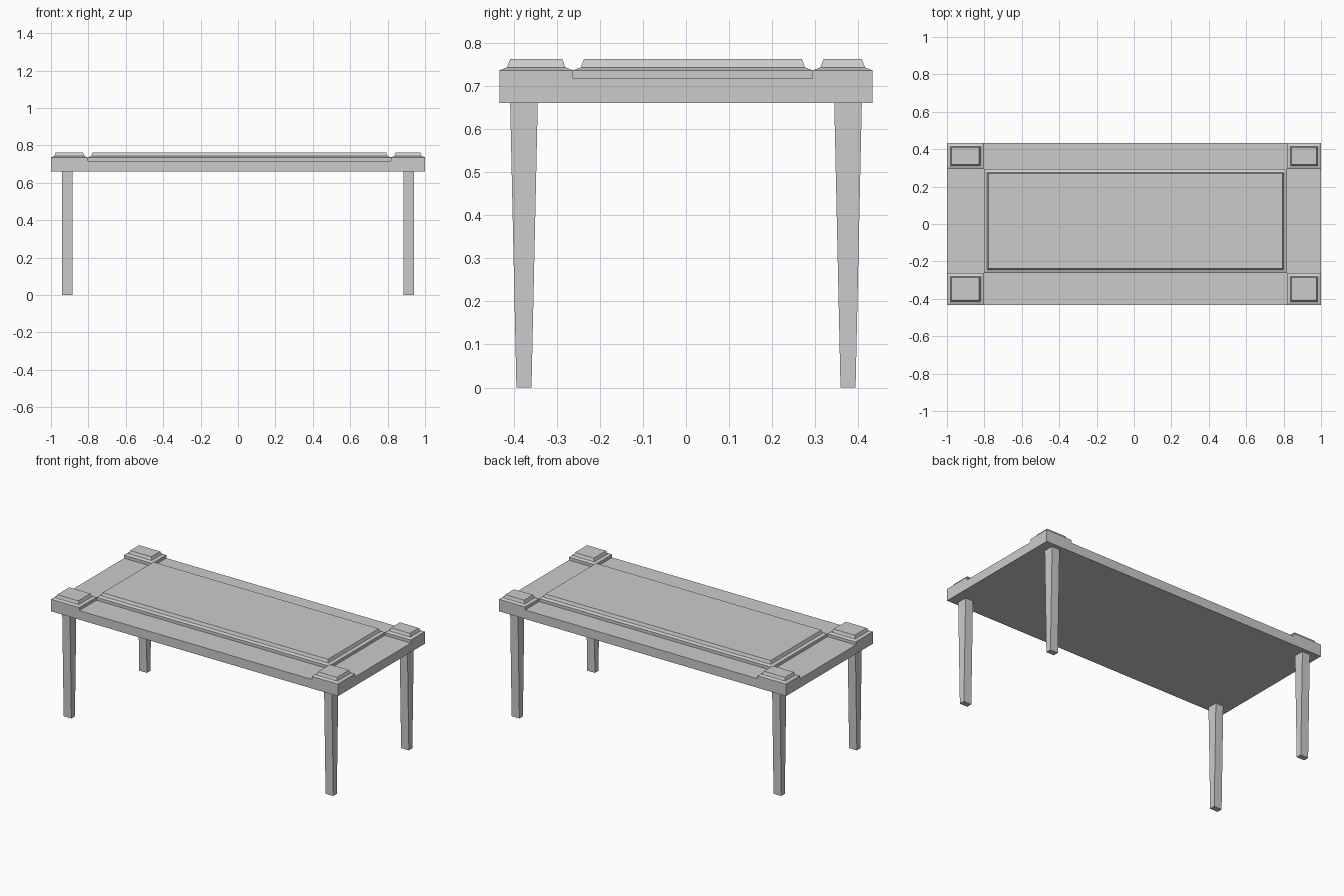
import bpy, bmesh

if "Cube" in bpy.data.objects:
    bpy.data.objects.remove(bpy.data.objects["Cube"])

X, Y = 1.0, 0.433              # half size of the top
Z_LEG, Z_STRIP = 0.66, 0.717   # underside of the top, level of the sunken border
X0, X1 = -0.803, 0.818         # border lines across the length
Y0, Y1 = -0.262, 0.294         # border lines across the depth


def stacked(name, rings, bottom=True):
    """Stack of rectangles (x0, x1, y0, y1, z) joined by quads and capped."""
    bm = bmesh.new()
    loops = []
    for x0, x1, y0, y1, z in rings:
        corners = ((x0, y0), (x1, y0), (x1, y1), (x0, y1))
        loops.append([bm.verts.new((x, y, z)) for x, y in corners])
    for a, b in zip(loops, loops[1:]):
        for i in range(4):
            j = (i + 1) % 4
            bm.faces.new((a[i], a[j], b[j], b[i]))
    bm.faces.new(loops[-1])
    if bottom:
        bm.faces.new(loops[0][::-1])
    mesh = bpy.data.meshes.new(name)
    bm.to_mesh(mesh)
    bm.free()
    obj = bpy.data.objects.new(name, mesh)
    bpy.context.collection.objects.link(obj)
    return obj


def raised_block(name, x0, x1, y0, y1):
    """Block with a shallow sloped shoulder and a steep raised field."""
    profile = ((0, Z_STRIP), (0, 0.736), (0.018, 0.743), (0.025, 0.762))
    stacked(name, [(x0 + d, x1 - d, y0 + d, y1 - d, z) for d, z in profile],
            bottom=False)


# Table top slab with the sunken border level
stacked("top_slab", [(-X, X, -Y, Y, Z_LEG), (-X, X, -Y, Y, Z_STRIP)])

# Raised centre panel and four corner blocks
raised_block("centre_panel", X0, X1, Y0, Y1)
for side, xa, xb in (("left", -X, X0), ("right", X1, X)):
    for end, ya, yb in (("front", -Y, Y0), ("back", Y1, Y)):
        raised_block(f"{end}_{side}_corner_block", xa, xb, ya, yb)

# Legs tapered in depth only
for side, sx in (("left", -1), ("right", 1)):
    for end, sy in (("front", -1), ("back", 1)):
        cx, cy, w = sx * 0.913, sy * 0.376, 0.027
        stacked(f"{end}_{side}_leg",
                [(cx - w, cx + w, cy - d, cy + d, z)
                 for d, z in ((0.0175, 0), (0.032, Z_LEG))])
